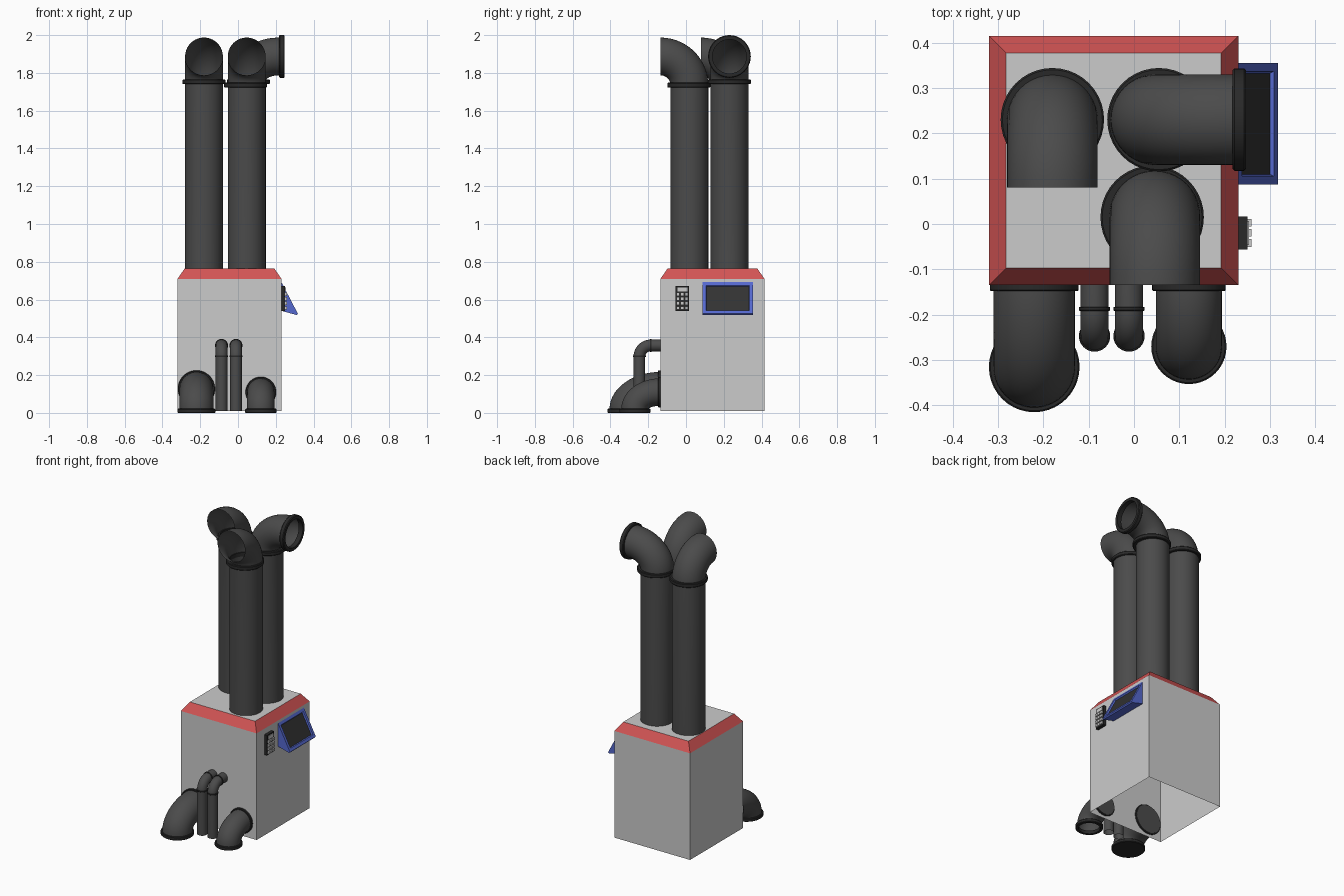
import bpy, bmesh, math
from mathutils import Vector

if "Cube" in bpy.data.objects:
    bpy.data.objects.remove(bpy.data.objects["Cube"], do_unlink=True)


def material(name, r, g, b):
    m = bpy.data.materials.new(name)
    m.use_nodes = True
    m.diffuse_color = (r, g, b, 1)
    bsdf = next(n for n in m.node_tree.nodes if n.type == 'BSDF_PRINCIPLED')
    bsdf.inputs["Base Color"].default_value = (r, g, b, 1)
    return m


GREY = material("light_grey", 0.60, 0.60, 0.60)
RED = material("red", 0.65, 0.09, 0.09)
PIPE = material("dark_grey", 0.07, 0.07, 0.07)
RUBBER = material("near_black", 0.022, 0.022, 0.022)
BLUE = material("blue", 0.09, 0.14, 0.62)
SCREEN = material("screen_charcoal", 0.032, 0.032, 0.032)
Z = Vector((0, 0, 1))
SIDES = 40


def finish(name, bm, mats, smooth=False):
    bmesh.ops.recalc_face_normals(bm, faces=bm.faces)
    me = bpy.data.meshes.new(name)
    bm.to_mesh(me)
    bm.free()
    ob = bpy.data.objects.new(name, me)
    bpy.context.scene.collection.objects.link(ob)
    for m in mats:
        me.materials.append(m)
    if smooth:
        bpy.ops.object.select_all(action='DESELECT')
        ob.select_set(True)
        bpy.context.view_layer.objects.active = ob
        bpy.ops.object.shade_smooth_by_angle(angle=math.radians(40))
    return ob


def skin(bm, rings, loop=False):
    """Join successive closed rings of points with quads."""
    vs = [[bm.verts.new(p) for p in ring] for ring in rings]
    n = len(vs[0])
    pairs = list(zip(vs, vs[1:])) + ([(vs[-1], vs[0])] if loop else [])
    for a, b in pairs:
        for i in range(n):
            j = (i + 1) % n
            bm.faces.new((a[i], a[j], b[j], b[i]))
    return vs


def bent_pipe(name, x, y, base, bend_z, d, r, a, b, run=0.0, cap_wall=False):
    """Upright pipe that bends over toward direction d, then runs straight."""
    d = Vector(d)
    s = d.cross(Z)
    o = Vector((x, y, bend_z)) + d * a
    phis = [2 * math.pi * i / SIDES for i in range(SIDES)]
    rings = []
    for k in range(15):
        t = math.pi / 2 * k / 14
        rings.append([o - d * ((a + r * math.cos(p)) * math.cos(t))
                      + Z * ((b + r * math.cos(p)) * math.sin(t))
                      + s * (r * math.sin(p)) for p in phis])
    if base < bend_z:
        rings.insert(0, [p - Z * (bend_z - base) for p in rings[0]])
    if run:
        rings.append([p + d * run for p in rings[-1]])
    bm = bmesh.new()
    vs = skin(bm, rings)
    if cap_wall:
        bm.faces.new(vs[-1])
    return finish(name, bm, [PIPE], True)


def flange(name, centre, axis, r_in, r_out, depth, capped=False):
    """Collar ring around a pipe, centred on its thickness."""
    rot = Z.rotation_difference(Vector(axis))
    h, c = depth / 2, depth * 0.15
    profile = [(r_in, -h), (r_out - c, -h), (r_out, c - h),
               (r_out, h - c), (r_out - c, h), (r_in, h)]
    rings = [[Vector(centre) + rot @ Vector((r * math.cos(2 * math.pi * i / SIDES),
                                             r * math.sin(2 * math.pi * i / SIDES), z))
              for i in range(SIDES)] for r, z in profile]
    bm = bmesh.new()
    vs = skin(bm, rings, True)
    if capped:
        bm.faces.new(vs[0])
    return finish(name, bm, [RUBBER], True)


def box(name, lo, hi, mat):
    bm = bmesh.new()
    bmesh.ops.create_cube(bm, size=1)
    for v in bm.verts:
        v.co = [(l + h) / 2 + c * (h - l) for l, h, c in zip(lo, hi, v.co)]
    return finish(name, bm, [mat])


# Cabinet: open underneath, sloping red rim, flat grey roof
def rect(z, inset):
    x0, x1, y0, y1 = -0.32 + inset, 0.23 - inset, -0.135 + inset, 0.415 - inset
    return [Vector((x0, y0, z)), Vector((x1, y0, z)), Vector((x1, y1, z)), Vector((x0, y1, z))]


bm = bmesh.new()
levels = skin(bm, [rect(0.01, 0), rect(0.71, 0), rect(0.765, 0.038)])
bm.faces.new(levels[-1])
for f in bm.faces:
    zs = [v.co.z for v in f.verts]
    f.material_index = 1 if min(zs) > 0.7 and max(zs) - min(zs) > 0.01 else 0
finish("cabinet", bm, [GREY, RED])

# Three tall chimneys with bent tops
bent_pipe("left_rear_chimney", -0.18, 0.23, 0.76, 1.74, (0, -1, 0), 0.1, 0.15, 0.147)
flange("left_rear_chimney_collar", (-0.18, 0.23, 1.753), Z, 0.092, 0.114, 0.026)
bent_pipe("front_chimney", 0.046, 0.018, 0.76, 1.735, (0, -1, 0), 0.1, 0.153, 0.152)
flange("front_chimney_collar", (0.04, 0.015, 1.735), Z, 0.09, 0.114, 0.026)
bent_pipe("right_rear_chimney", 0.048, 0.23, 0.76, 1.757, (1, 0, 0), 0.1, 0.167, 0.13, 0.01)
flange("right_rear_chimney_collar", (0.055, 0.23, 1.753), Z, 0.09, 0.114, 0.026)
flange("right_rear_chimney_mouth", (0.232, 0.23, 1.887), (1, 0, 0), 0.09, 0.113, 0.03)

# Two wide ducts curving from the front wall to the ground
for side, x, y, r, a, b, cap in (("left", -0.22, -0.315, 0.09, 0.18, 0.107, True),
                                 ("right", 0.121, -0.27, 0.073, 0.135, 0.09, False)):
    bent_pipe(side + "_duct", x, y, 0.012, 0.02, (0, 1, 0), r, a, b, 0.008, True)
    flange(side + "_duct_foot", (x, y, 0.011), Z, r * 0.88, r + 0.01, 0.022, cap)
    flange(side + "_duct_wall_collar", (x, -0.139, 0.02 + b), (0, 1, 0), r * 0.9, r + 0.008, 0.018)

# Two slim pipes between the ducts
for side, x in (("left", -0.087), ("right", -0.011)):
    bent_pipe(side + "_slim_pipe", x, -0.247, 0.01, 0.297, (0, 1, 0), 0.031, 0.06, 0.06, 0.056)
    flange(side + "_slim_lower_collar", (x, -0.247, 0.3), Z, 0.027, 0.0345, 0.009)
    flange(side + "_slim_upper_collar", (x, -0.187, 0.357), (0, 1, 0), 0.027, 0.0345, 0.009)

# Sloping monitor on the side wall with a recessed screen
bm = bmesh.new()
profile = [(0.23, 0.692), (0.317, 0.525), (0.311, 0.518), (0.23, 0.54)]
ends = skin(bm, [[Vector((x, y, z)) for x, z in profile] for y in (0.087, 0.355)])
for e in ends:
    bm.faces.new(e)
bmesh.ops.recalc_face_normals(bm, faces=bm.faces)
front = max(bm.faces, key=lambda f: f.normal.x + f.normal.z)
bmesh.ops.inset_individual(bm, faces=[front], thickness=0.026, depth=0)
bmesh.ops.inset_individual(bm, faces=[front], thickness=0.006, depth=-0.008)
front.material_index = 1
finish("monitor", bm, [BLUE, SCREEN])

# Keypad with a small display and a grid of keys
box("keypad_body", (0.228, -0.056, 0.54), (0.25, 0.017, 0.672), RUBBER)
box("keypad_display", (0.249, -0.046, 0.642), (0.254, 0.007, 0.664), GREY)
for row in range(4):
    for col in range(3):
        y, z = -0.0195 + (col - 1) * 0.0225, 0.556 + row * 0.024
        box(f"key_{row}_{col}", (0.249, y - 0.0085, z - 0.0085),
            (0.259, y + 0.0085, z + 0.0085), GREY)
